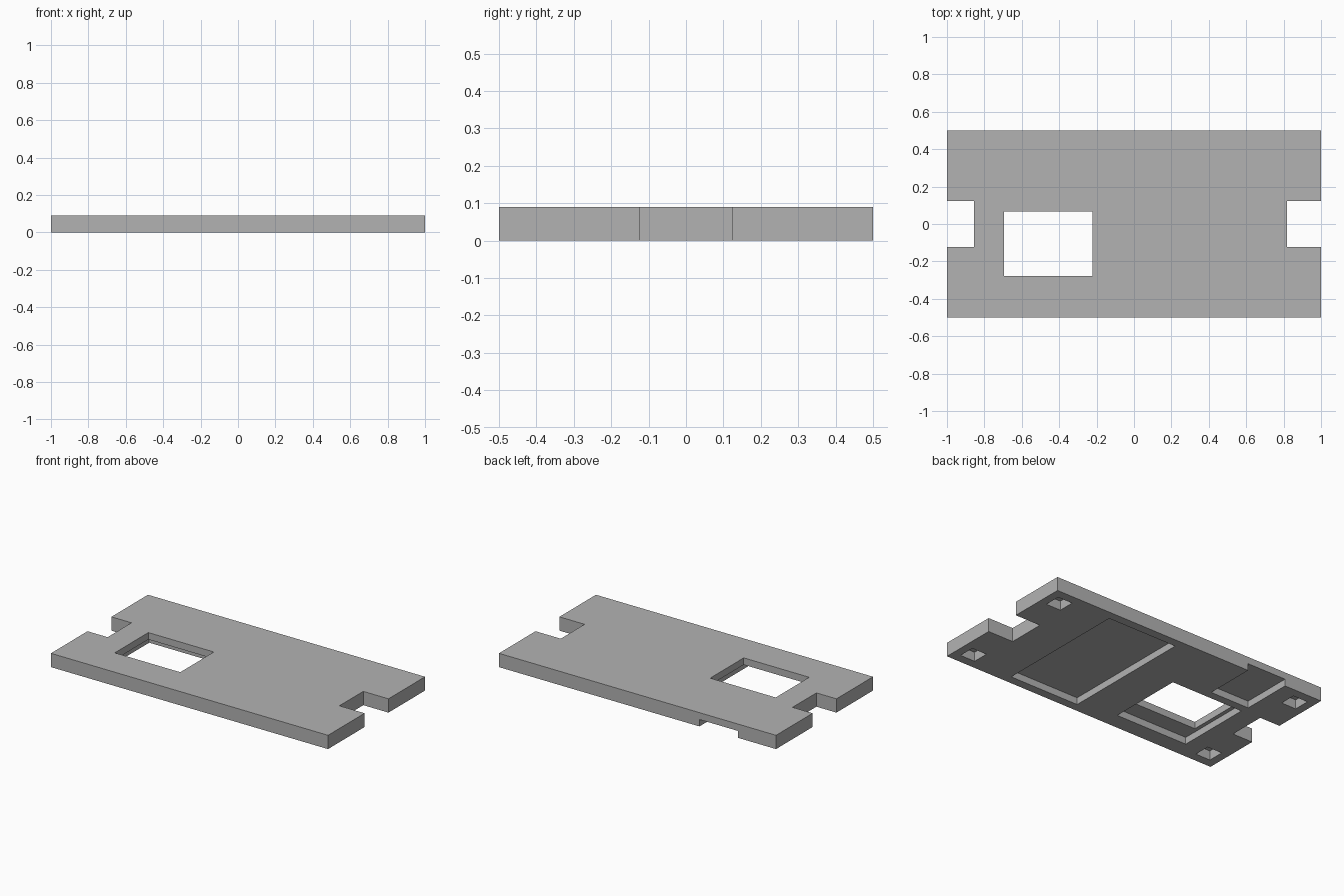
import bpy

old = bpy.data.objects.get("Cube")
if old:
    bpy.data.objects.remove(old, do_unlink=True)

THICK = 0.09   # plate thickness
RECESS = 0.045  # depth of the shallow underside recesses
POCKET = 0.06  # depth of the corner pockets
OVER = 0.1     # how far cutters run past the plate

grey = bpy.data.materials.new("plain grey")
grey.use_nodes = True
colour = (0.45, 0.45, 0.45, 1)
grey.diffuse_color = colour
grey.node_tree.nodes["Principled BSDF"].inputs["Base Color"].default_value = colour


def box(name, x, y, z):
    """Box spanning the given (low, high) ranges."""
    spans = (x, y, z)
    bpy.ops.mesh.primitive_cube_add(size=1, location=[(a + b) / 2 for a, b in spans])
    obj = bpy.context.object
    obj.name = name
    obj.scale = [b - a for a, b in spans]
    bpy.ops.object.transform_apply(location=True, rotation=False, scale=True)
    return obj


plate = box("base_plate", (-1, 1), (-0.5, 0.5), (0, THICK))
plate.data.materials.append(grey)


def cut(name, x, y, z):
    """Subtract a box from the plate."""
    cutter = box(name, x, y, z)
    cutter.hide_render = True
    cutter.data.materials.append(grey)
    mod = plate.modifiers.new(name, "BOOLEAN")
    mod.operation = "DIFFERENCE"
    mod.solver = "EXACT"
    mod.object = cutter
    bpy.context.view_layer.objects.active = plate
    bpy.ops.object.modifier_apply(modifier=name)
    bpy.data.objects.remove(cutter, do_unlink=True)


through = (-OVER, THICK + OVER)
shallow = (-OVER, RECESS)

# Notches in both ends
cut("right_notch", (-1 - OVER, -0.855), (-0.123, 0.123), through)
cut("left_notch", (0.818, 1 + OVER), (-0.123, 0.123), through)

# Window with a wider recess beneath it
cut("window", (-0.695, -0.222), (-0.278, 0.068), through)
cut("window_recess", (-0.72, -0.2), (-0.39, 0.113), shallow)

# Wide underside recess and the one open to the back edge
cut("wide_recess", (0.06, 0.56), (-0.443, 0.443), shallow)
cut("back_recess", (-0.727, -0.447), (0.166, 0.5 + OVER), shallow)

# Square corner pockets
half = 0.053
for sx in (-1, 1):
    for sy in (-1, 1):
        cx, cy = sx * 0.893, sy * 0.388
        cut("corner_pocket", (cx - half, cx + half), (cy - half, cy + half), (-OVER, POCKET))
